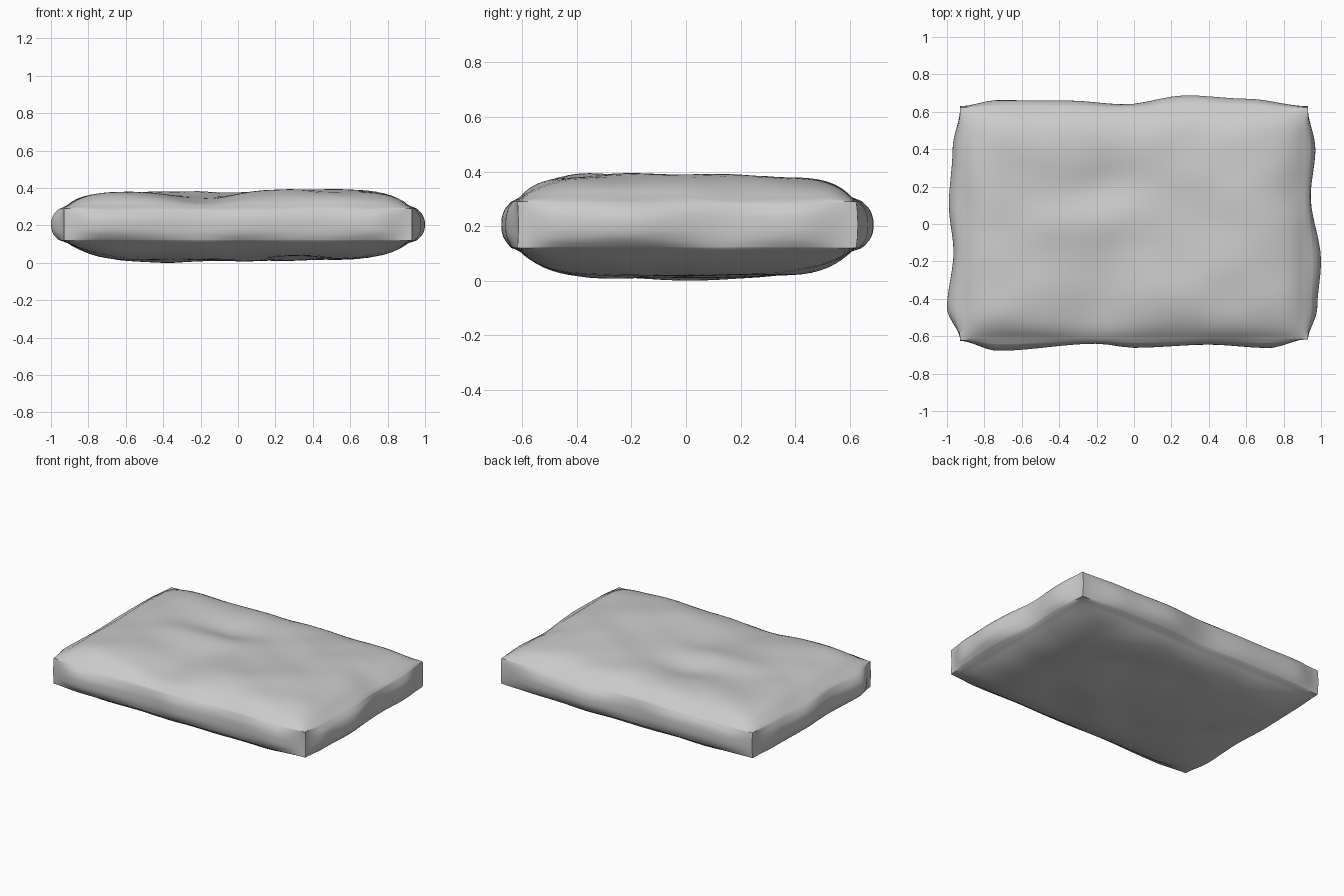
import bpy, bmesh, math
from mathutils import Vector, noise

if "Cube" in bpy.data.objects:
    bpy.data.objects.remove(bpy.data.objects["Cube"])

HX, HY, N = 0.93, 0.62, 36

def outline(pts, t):
    # smooth interpolation through (position, offset) points
    if t <= pts[0][0]:
        return pts[0][1]
    for (a, u), (b, v) in zip(pts, pts[1:]):
        if t <= b:
            s = (t - a) / (b - a)
            return u + (v - u) * s * s * (3 - 2 * s)
    return pts[-1][1]

# how far each side swells out along its length
FRONT = [(-.93, .625), (-.73, .678), (-.2, .64), (0, .662), (.4, .645), (.72, .663), (.93, .615)]
BACK = [(-.93, .63), (-.73, .662), (-.35, .66), (-.05, .64), (.28, .688), (.6, .67), (.93, .63)]
RIGHT = [(-.62, .93), (-.45, .98), (-.2, 1.0), (.15, .945), (.4, .97), (.62, .93)]
LEFT = [(-.62, .93), (-.45, 1.0), (-.15, .965), (.1, .99), (.4, .97), (.62, .93)]

# worn bumps and hollows: x, y, radius x, radius y, height
TOP = [(-.2, .2, .28, .12, -.03), (-.3, .02, .25, .1, .015), (-.2, -.45, .18, .25, -.04),
       (.42, -.3, .25, .25, .022), (.68, .05, .2, .25, .018), (.95, .15, .15, .15, -.03),
       (.3, .3, .3, .2, .01), (-.7, -.45, .2, .2, .015)]
BOTTOM = [(-.35, .1, .25, .25, -.01), (.25, .25, .2, .15, .025), (.1, -.2, .2, .2, -.01),
          (.3, -.3, .15, .15, .02), (-.15, .35, .15, .12, .015)]

def bumps(items, x, y):
    return sum(h * math.exp(-((x - a) / r) ** 2 - ((y - b) / s) ** 2) for a, b, r, s, h in items)

def shape(co):
    a, b, c = co
    x, y = a * HX, b * HY
    n = noise.noise(Vector((x * 4, y * 4, c * 3)))
    swell = 0.35 + 0.65 * (1 - abs(c) ** 2.5)
    # top and bottom: pillow rising from the rim
    fill = (1 - abs(a) ** 11) * (1 - abs(b) ** 9)
    mid = (1 - a ** 8) * (1 - b ** 8)
    low_fill = (1 - abs(a) ** 7) * (1 - abs(b) ** 6)
    top = .305 + .083 * fill + (.3 + .7 * fill) * (bumps(TOP, x, y) + .015 * n)
    bot = .135 - .105 * low_fill + (.2 + .8 * low_fill) * (bumps(BOTTOM, x, y) + .012 * n)
    z = bot + (top - bot) * (c + 1) / 2
    # sides: bulge by the outline, fading at the rim
    if abs(a) > .999:
        x += a * (outline(RIGHT if a > 0 else LEFT, y) - HX) * swell
    if abs(b) > .999:
        y += b * (outline(BACK if b > 0 else FRONT, co[0] * HX) - HY) * swell
    return x, y, z

# stone slab, with grid lines packed towards the rim
bm = bmesh.new()
bmesh.ops.create_cube(bm, size=2)
bmesh.ops.subdivide_edges(bm, edges=bm.edges[:], cuts=N - 1, use_grid_fill=True)
for v in bm.verts:
    a, b, c = v.co
    v.co = shape((a * (1.35 - .35 * a * a), b * (1.35 - .35 * b * b), c))
low = min(v.co.z for v in bm.verts)
for v in bm.verts:
    v.co.z -= low
mesh = bpy.data.meshes.new("stone_slab")
bm.to_mesh(mesh)
bm.free()
slab = bpy.data.objects.new("stone_slab", mesh)
bpy.context.collection.objects.link(slab)
bpy.context.view_layer.objects.active = slab
slab.select_set(True)
bpy.ops.object.shade_smooth_by_angle(angle=math.radians(60))
